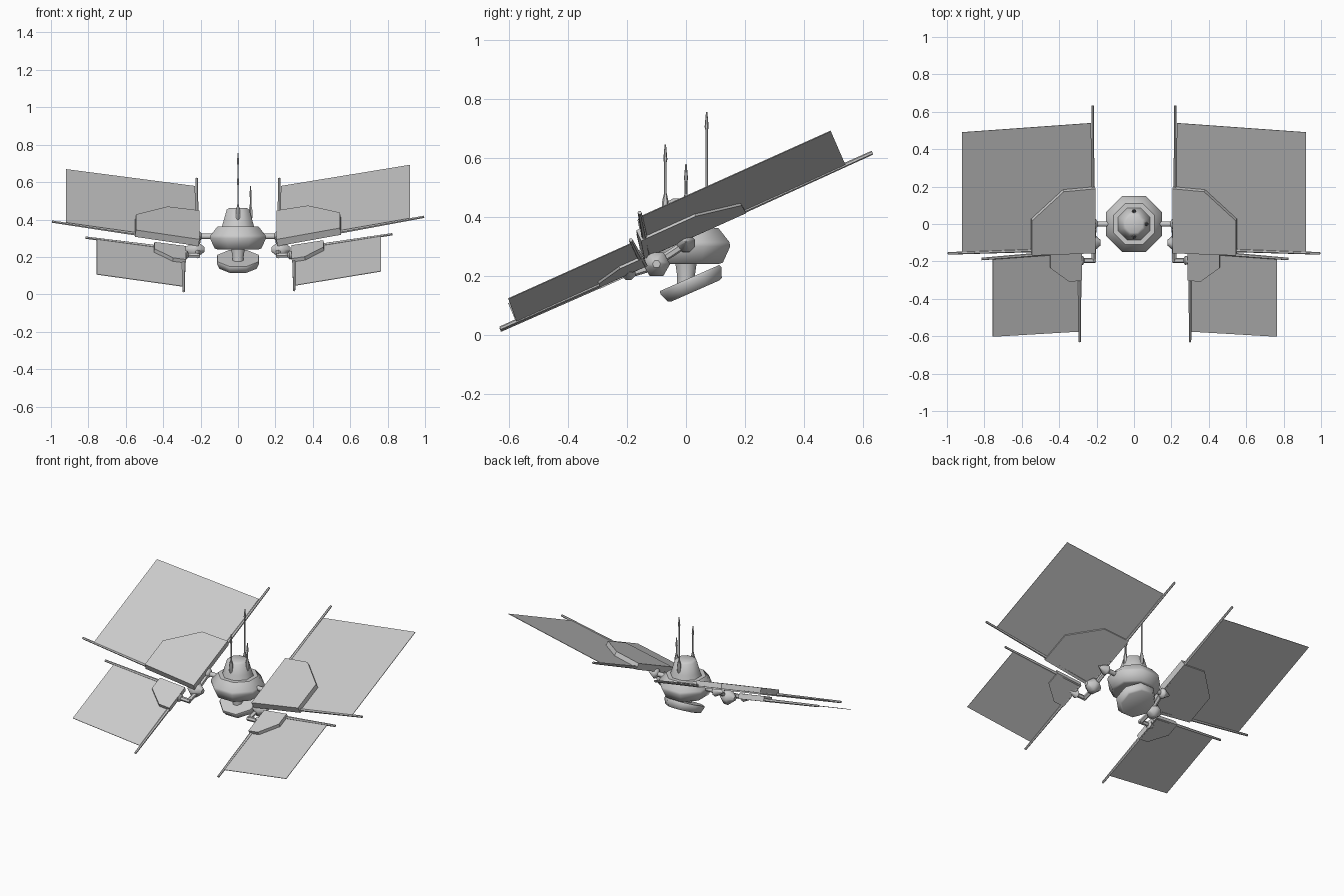
import bpy, bmesh, math
from mathutils import Vector, Matrix

if "Cube" in bpy.data.objects:
    bpy.data.objects.remove(bpy.data.objects["Cube"], do_unlink=True)

grey = bpy.data.materials.new("light_grey")
grey.use_nodes = True
grey.diffuse_color = (0.6, 0.6, 0.6, 1)
for node in grey.node_tree.nodes:
    if node.type == 'BSDF_PRINCIPLED':
        node.inputs["Base Color"].default_value = (0.6, 0.6, 0.6, 1)


def finish(name, bm, smooth=None):
    bmesh.ops.recalc_face_normals(bm, faces=bm.faces)
    mesh = bpy.data.meshes.new(name)
    bm.to_mesh(mesh)
    bm.free()
    mesh.materials.append(grey)
    obj = bpy.data.objects.new(name, mesh)
    bpy.context.scene.collection.objects.link(obj)
    if smooth:
        mesh.shade_smooth()
        mesh.set_sharp_from_angle(angle=math.radians(smooth))
    return obj


def turned(name, profile, base=(0, 0, 0), axis=(0, 0, 1), sides=8, smooth=50):
    """Stack of rings (radius across flats, height) along an axis."""
    bm = bmesh.new()
    turn = Vector((0, 0, 1)).rotation_difference(Vector(axis)).to_matrix().to_4x4()
    place = Matrix.Translation(base) @ turn
    rings = []
    for r, h in profile:
        r /= math.cos(math.pi / sides)
        ring = []
        for i in range(sides):
            t = 2 * math.pi * (i + 0.5) / sides
            ring.append(bm.verts.new(place @ Vector((r * math.cos(t), r * math.sin(t), h))))
        rings.append(ring)
    for low, high in zip(rings, rings[1:]):
        for i in range(sides):
            j = (i + 1) % sides
            bm.faces.new((low[i], low[j], high[j], high[i]))
    bm.faces.new(rings[0][::-1])
    bm.faces.new(rings[-1])
    return finish(name, bm, smooth)


def rod(name, start, end, r0, r1, sides=6):
    start, end = Vector(start), Vector(end)
    way = end - start
    return turned(name, [(r0, 0), (r1, way.length)], start, way.normalized(), sides)


def slab(name, points, normal, below, above):
    """Extruded flat outline."""
    bm = bmesh.new()
    low = [bm.verts.new(p - normal * below) for p in points]
    high = [bm.verts.new(p + normal * above) for p in points]
    bm.faces.new(low[::-1])
    bm.faces.new(high)
    for i in range(len(points)):
        j = (i + 1) % len(points)
        bm.faces.new((low[i], low[j], high[j], high[i]))
    return finish(name, bm)


def wing(name, side, origin, sweep, rise, panel, plate, thick, spar_span, spar_chord):
    """Flat sail with a root plate, a spanwise spar and a chordwise spar."""
    origin = Vector(origin)
    span = Vector((side, sweep, rise))
    chord = Vector((0, 1, 0.45))
    normal = span.cross(chord).normalized() * side

    def at(a, b):
        return origin + span * a + chord * b

    slab(name + "_panel", [at(*p) for p in panel], normal, 0.0015, 0.0015)
    slab(name + "_root_plate", [at(*p) for p in plate], normal, 0.01, thick)
    rod(name + "_span_spar", at(-0.01, 0), at(spar_span, 0), 0.010, 0.006)
    rod(name + "_chord_spar", at(0, 0), at(0, spar_chord), 0.010, 0.006)


# Central hull, dome and neck
turned("hull", [(0.11, 0.24), (0.125, 0.245), (0.15, 0.30), (0.147, 0.315), (0.11, 0.362)])
turned("dome", [(0.088, 0.355), (0.078, 0.39), (0.06, 0.453), (0.045, 0.462)])
turned("neck", [(0.03, 0.17), (0.03, 0.20), (0.037, 0.25)])

# Tilted pod under the hull
turned("lower_pod", [(0.09, -0.048), (0.1, -0.043), (0.113, -0.01), (0.11, 0)],
       (0, 0.0125, 0.193), (0, -0.4, 0.91))

# Antennas around the dome
for name, x, y, top in (("rear_antenna", 0, 0.07, 0.755),
                        ("front_antenna", 0, -0.07, 0.645),
                        ("left_antenna", 0.067, 0, 0.58)):
    turned(name, [(0.004, 0.39), (0.01, 0.41), (0.01, 0.45), (0.004, 0.48),
                  (0.004, top - 0.06), (0.006, top - 0.05), (0.002, top)], (x, y, 0), sides=6)

# Wings, with a slightly different rise on each side
big_panel = [(0, 0), (0.70, 0), (0.70, 0.645), (0.01, 0.67)]
big_plate = [(-0.01, -0.015), (0.33, -0.015), (0.33, 0.17), (0.16, 0.32), (-0.01, 0.33)]
small_panel = [(0, 0), (0.465, 0), (0.465, -0.42), (0, -0.43)]
small_plate = [(-0.01, 0.01), (0.16, 0.01), (0.16, -0.07), (0.06, -0.15), (-0.01, -0.15)]

for label, s, rise_big, rise_small, small_x, small_z in (
        ("left", 1, 0.18, 0.155, 0.30, 0.24),
        ("right", -1, 0.147, 0.13, 0.29, 0.235)):
    wing(label + "_rear_wing", s, (s * 0.22, -0.13, 0.275), -0.035, rise_big,
         big_panel, big_plate, 0.03, 0.775, 0.762)
    wing(label + "_front_wing", s, (s * small_x, -0.145, small_z), -0.08, rise_small,
         small_panel, small_plate, 0.022, 0.525, -0.485)

    # Shoulder arm and pointed hub carrying the rear wing
    rod(label + "_arm", (s * 0.13, 0, 0.31), (s * 0.21, 0, 0.31), 0.014, 0.014, 8)
    turned(label + "_shoulder_hub", [(0.015, -0.015), (0.03, 0), (0.03, 0.008), (0.002, 0.06)],
           (s * 0.21, 0, 0.31), (s, 0, 0.1))

    # Joint and bent link carrying the front wing
    turned(label + "_joint", [(0.014, -0.045), (0.04, -0.01), (0.04, 0.02), (0.012, 0.055)],
           (s * 0.225, -0.10, 0.24), (s, 0, 0), 6)
    rod(label + "_hanger", (s * 0.21, 0, 0.31), (s * 0.22, -0.10, 0.245), 0.012, 0.012)
    rod(label + "_link", (s * 0.215, -0.10, 0.235), (s * 0.215, -0.20, 0.205), 0.012, 0.012)
    rod(label + "_link_end", (s * 0.205, -0.195, 0.207), (s * 0.28, -0.195, 0.21), 0.012, 0.012)
    turned(label + "_link_hub", [(0.012, -0.01), (0.024, 0), (0.002, 0.055)],
           (s * 0.275, -0.195, 0.21), (s, 0, 0.1))
